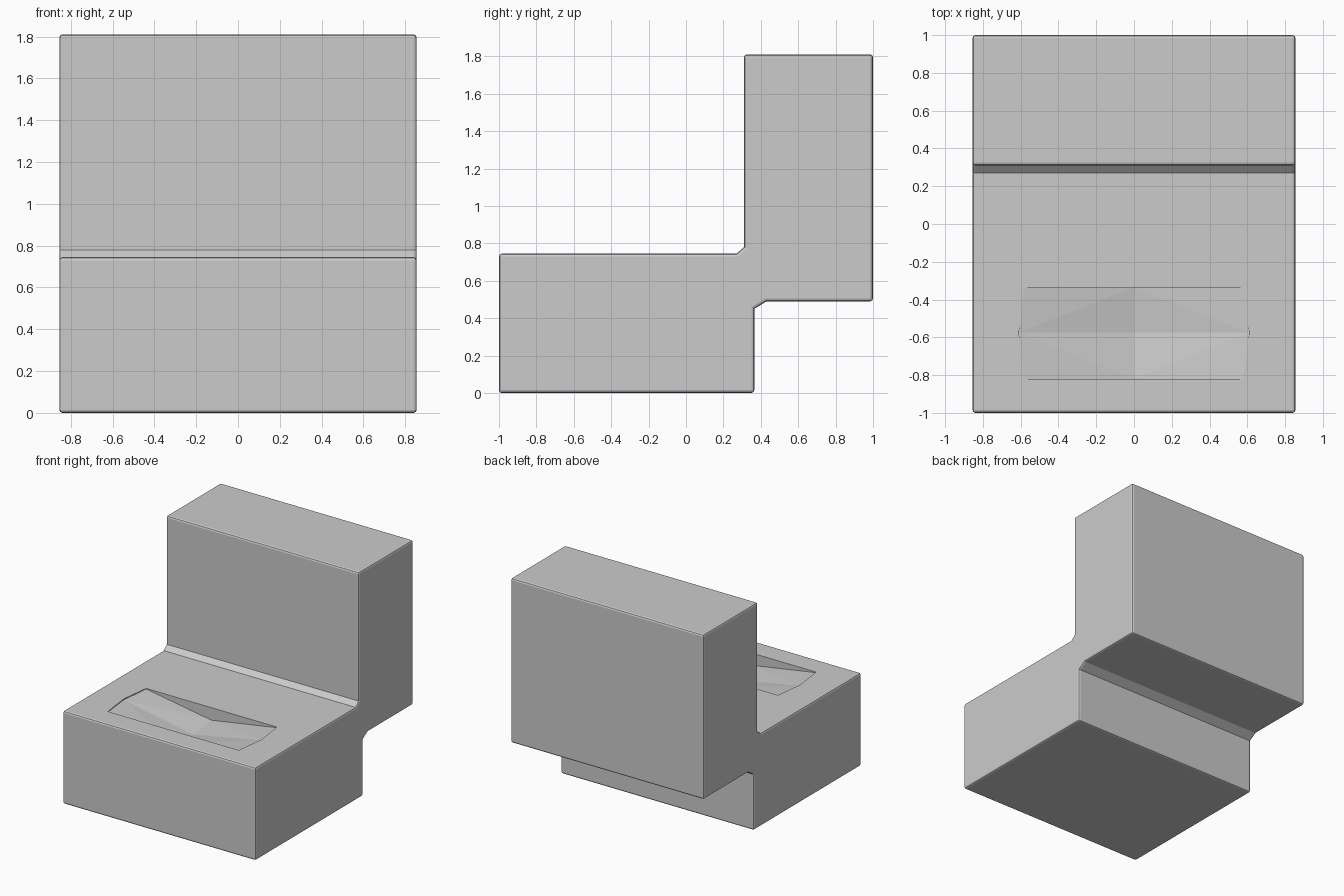
import bpy, bmesh, math

if "Cube" in bpy.data.objects:
    bpy.data.objects.remove(bpy.data.objects["Cube"])


def make_object(name, bm):
    bmesh.ops.recalc_face_normals(bm, faces=bm.faces[:])
    mesh = bpy.data.meshes.new(name)
    bm.to_mesh(mesh)
    bm.free()
    obj = bpy.data.objects.new(name, mesh)
    bpy.context.collection.objects.link(obj)
    return obj


# Chair body: stepped side profile extruded across the width
HALF_WIDTH = 0.855
profile = [(-1, 0), (0.365, 0), (0.365, 0.45), (0.43, 0.49), (1, 0.49),
           (1, 1.81), (0.31, 1.81), (0.31, 0.78), (0.27, 0.745), (-1, 0.745)]
bm = bmesh.new()
face = bm.faces.new([bm.verts.new((-HALF_WIDTH, y, z)) for y, z in profile])
ext = bmesh.ops.extrude_face_region(bm, geom=[face])
new_verts = [g for g in ext["geom"] if isinstance(g, bmesh.types.BMVert)]
bmesh.ops.translate(bm, verts=new_verts, vec=(2 * HALF_WIDTH, 0, 0))
body = make_object("seat_and_back", bm)

bevel = body.modifiers.new("soft_edges", "BEVEL")
bevel.width = 0.015
bevel.segments = 2
bevel.limit_method = "ANGLE"
bevel.angle_limit = math.radians(60)

# Seat hollow cutter: faceted floor dipping toward the middle
bm = bmesh.new()
xs = [(-0.58, -0.61, -0.58), (0, 0, 0), (0.58, 0.61, 0.58)]
ys = (-0.82, -0.575, -0.335)
depth = [(0.005, 0.008, 0.005), (0.1, 0.122, 0.1), (0.005, 0.008, 0.005)]
low = [[bm.verts.new((xs[i][j], ys[j], 0.745 - depth[i][j])) for j in range(3)]
       for i in range(3)]
high = [[bm.verts.new((xs[i][j], ys[j], 0.85)) for j in range(3)] for i in range(3)]
for i in (0, 2):
    for j in (0, 2):
        side, end, mid = low[i][1], low[1][j], low[1][1]
        bm.faces.new((low[i][j], side, end))
        bm.faces.new((side, mid, end))
        bm.faces.new((high[i][j], high[i][1], high[1][1], high[1][j]))
ring = [(0, 0), (1, 0), (2, 0), (2, 1), (2, 2), (1, 2), (0, 2), (0, 1)]
for (a, b), (c, d) in zip(ring, ring[1:] + ring[:1]):
    bm.faces.new((low[a][b], low[c][d], high[c][d], high[a][b]))
cutter = make_object("seat_hollow_cutter", bm)
cutter.hide_render = True
cutter.hide_set(True)

hollow = body.modifiers.new("seat_hollow", "BOOLEAN")
hollow.operation = "DIFFERENCE"
hollow.solver = "EXACT"
hollow.object = cutter
